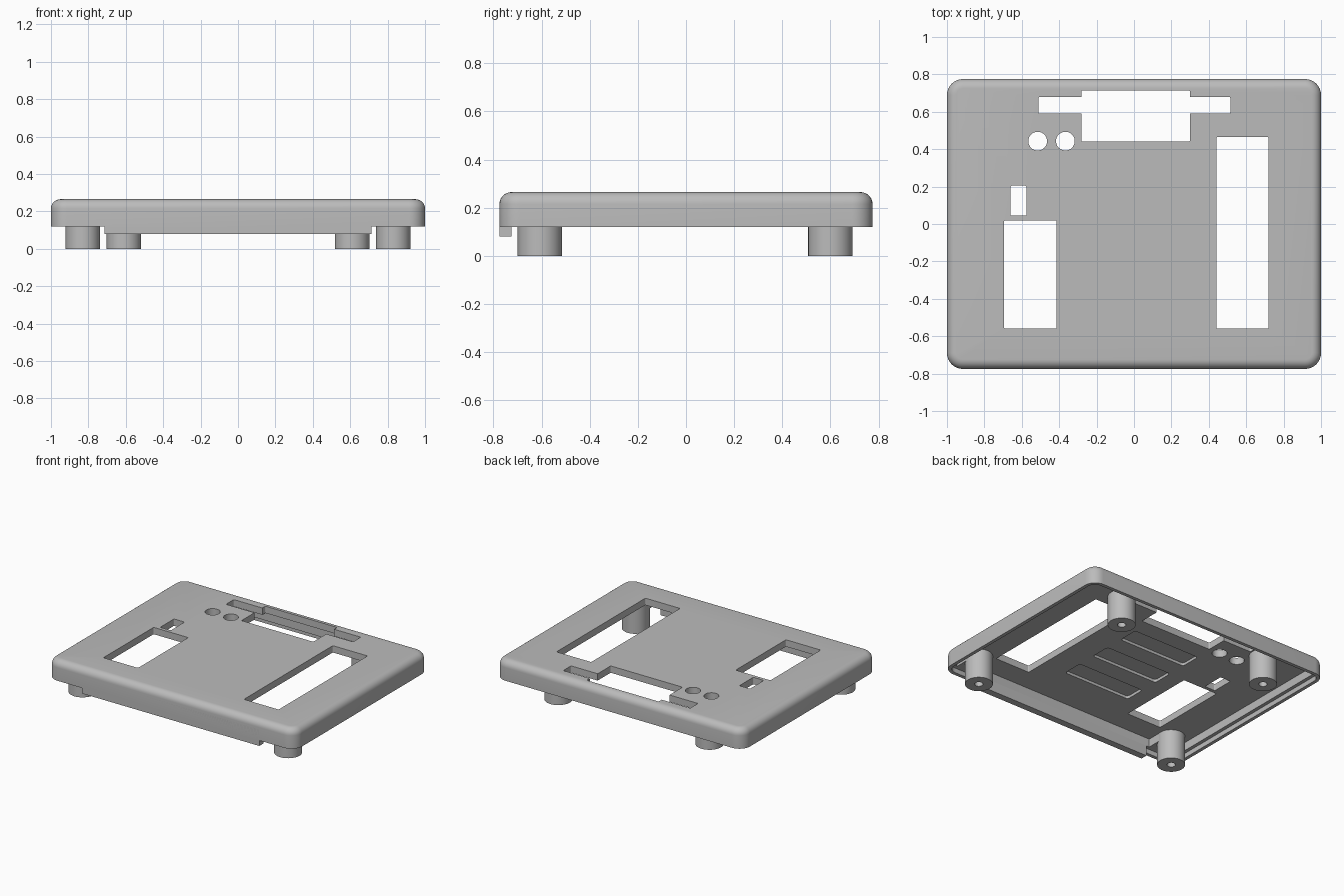
import bpy, bmesh, math
from mathutils import Matrix

if "Cube" in bpy.data.objects:
    bpy.data.objects.remove(bpy.data.objects["Cube"], do_unlink=True)

grey = bpy.data.materials.new("plain grey")
grey.use_nodes = True
grey.diffuse_color = (0.5, 0.5, 0.5, 1)
grey.node_tree.nodes["Principled BSDF"].inputs["Base Color"].default_value = (0.5, 0.5, 0.5, 1)


def make_object(name, bm):
    bmesh.ops.recalc_face_normals(bm, faces=bm.faces)
    mesh = bpy.data.meshes.new(name)
    bm.to_mesh(mesh)
    bm.free()
    obj = bpy.data.objects.new(name, mesh)
    bpy.context.collection.objects.link(obj)
    mesh.materials.append(grey)
    return obj


def slab(name, x0, x1, y0, y1, z0, z1, corner=0.0, top=0.0):
    """Box with optional rounded vertical corners and rounded top edge."""
    bm = bmesh.new()
    size = Matrix.Diagonal((x1 - x0, y1 - y0, z1 - z0, 1))
    place = Matrix.Translation(((x0 + x1) / 2, (y0 + y1) / 2, (z0 + z1) / 2))
    bmesh.ops.create_cube(bm, size=1, matrix=place @ size)
    if corner:
        upright = [e for e in bm.edges if abs(e.verts[0].co.z - e.verts[1].co.z) > 1e-4]
        bmesh.ops.bevel(bm, geom=upright, offset=corner, segments=8, profile=0.5, affect='EDGES')
    if top:
        rim = [e for e in bm.edges if all(v.co.z > z1 - 1e-4 for v in e.verts)]
        bmesh.ops.bevel(bm, geom=rim, offset=top, segments=7, profile=0.5, affect='EDGES')
    return make_object(name, bm)


def cylinder(name, x, y, radius, z0, z1):
    bm = bmesh.new()
    bmesh.ops.create_cone(bm, cap_ends=True, segments=40, radius1=radius, radius2=radius,
                          depth=z1 - z0, matrix=Matrix.Translation((x, y, (z0 + z1) / 2)))
    return make_object(name, bm)


def combine(target, others, operation):
    for other in others:
        mod = target.modifiers.new(operation.lower(), 'BOOLEAN')
        mod.operation = operation
        mod.solver = 'EXACT'
        mod.object = other
        bpy.context.view_layer.objects.active = target
        bpy.ops.object.modifier_apply(modifier=mod.name)
        bpy.data.objects.remove(other, do_unlink=True)


def smooth(obj):
    bpy.ops.object.select_all(action='DESELECT')
    obj.select_set(True)
    bpy.context.view_layer.objects.active = obj
    bpy.ops.object.shade_smooth_by_angle(angle=math.radians(30))


BOTTOM, CEILING, TOP = 0.12, 0.215, 0.265

# Rounded cover hollowed from below, with a step around the inner rim
cover = slab("cover", -1, 1, -0.775, 0.775, BOTTOM, TOP, 0.085, 0.05)
hollow = [
    slab("cavity", -0.95, 0.95, -0.725, 0.725, 0, CEILING, 0.04),
    slab("rim_step", -0.975, 0.975, -0.75, 0.75, 0, 0.155, 0.06),
]
combine(cover, hollow, 'DIFFERENCE')

# Openings through the top: x range, y range
openings = {
    "display_opening": (-0.28, 0.30, 0.44, 0.715),
    "wide_slot": (-0.51, 0.515, 0.59, 0.68),
    "long_window": (0.44, 0.72, -0.56, 0.465),
    "short_window": (-0.695, -0.415, -0.56, 0.02),
    "switch_opening": (-0.66, -0.575, 0.045, 0.205),
}
cutters = [slab(name, *area, 0.18, 0.4, 0.008) for name, area in openings.items()]
cutters += [cylinder("round_hole", x, 0.443, 0.05, 0.18, 0.4) for x in (-0.515, -0.367)]

# Shallow pockets in the underside
for y in (-0.335, -0.05, 0.235):
    cutters.append(slab("pocket", -0.29, 0.25, y - 0.075, y + 0.075, 0.18, CEILING + 0.02, 0.02))
combine(cover, cutters, 'DIFFERENCE')
smooth(cover)

# Tongue hanging from the front wall
slab("front_tongue", -0.715, 0.715, -0.775, -0.725, 0.08, 0.2)

# Drilled standoff posts, wider apart at the front
for end, x, y in (("front", 0.83, -0.607), ("back", 0.61, 0.6)):
    for side, sign in (("left", 1), ("right", -1)):
        post = cylinder(f"{end}_{side}_post", sign * x, y, 0.0925, 0, 0.235)
        combine(post, [cylinder("screw_hole", sign * x, y, 0.028, -0.05, 0.16)], 'DIFFERENCE')
        smooth(post)

# Filler blocks joining the front posts to the front wall
for side, sign in (("left", 1), ("right", -1)):
    xs = sorted((sign * 0.74, sign * 0.92))
    slab(f"front_{side}_filler", *xs, -0.74, -0.62, 0.155, 0.225)
